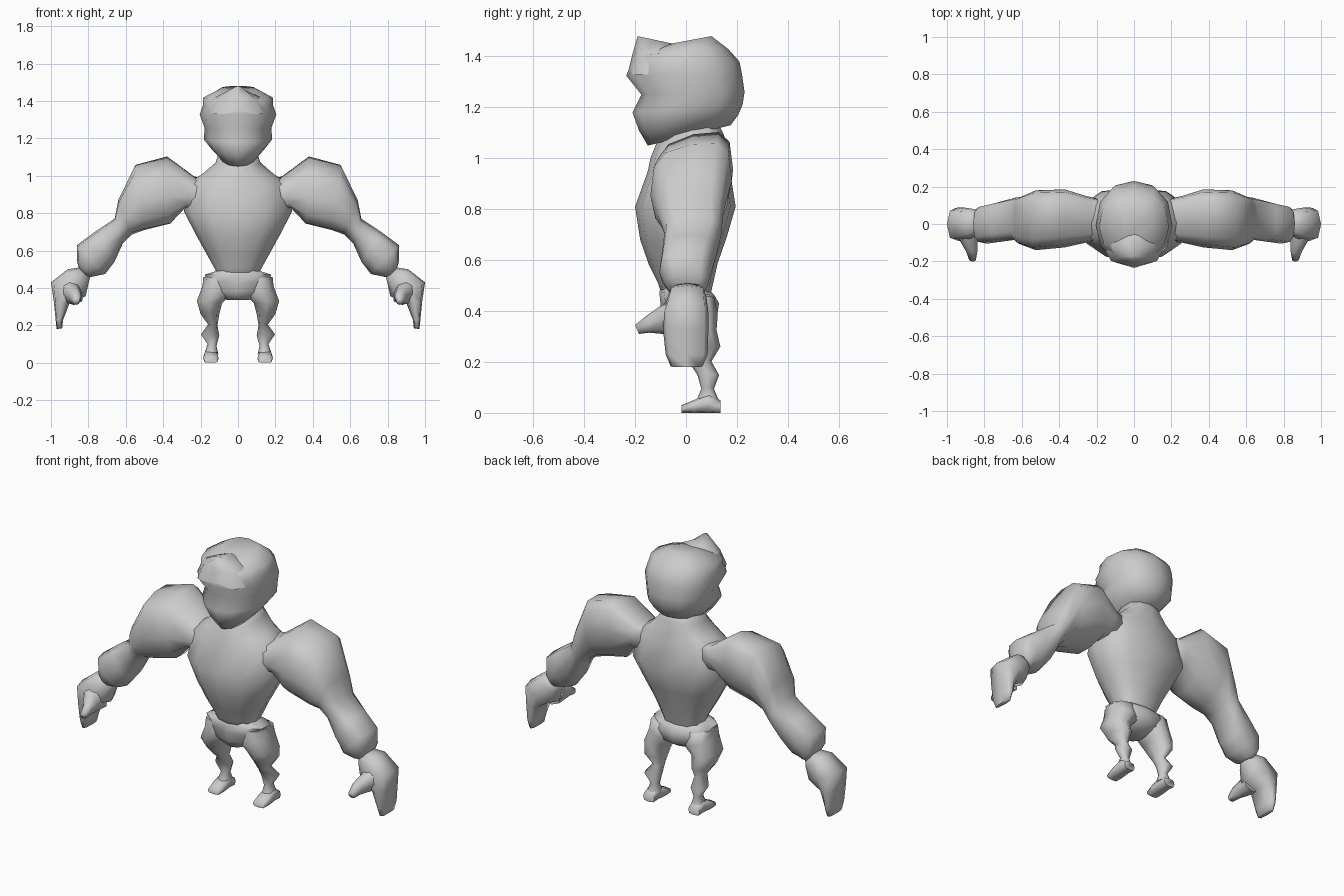
import bpy, bmesh, math
from mathutils import Vector

skin = bpy.data.materials.new("plain_grey")
skin.diffuse_color = (0.6, 0.6, 0.6, 1)


def loft(name, sections, axis, sides=10, power=0.85, back_power=None, mirror=False):
    """Skin rings together. Each section: end p, end q, half-width along axis,
    and optionally the rise of that axis. Powers below 1 make the p half (power)
    or q half (back_power) boxier."""
    bm = bmesh.new()
    rings = []
    for p, q, half, *rise in sections:
        p, q = Vector(p), Vector(q)
        c, u = (p + q) / 2, (p - q) / 2
        w = Vector(axis) + Vector((0, 0, rise[0] if rise else 0))
        ring = []
        for i in range(sides):
            a = 2 * math.pi * i / sides
            ca, sa = math.cos(a), math.sin(a)
            e = back_power if back_power and ca < 0 else power
            ca = math.copysign(abs(ca) ** e, ca)
            sa = math.copysign(abs(sa) ** e, sa)
            ring.append(bm.verts.new(c + u * ca + w * half * sa))
        rings.append(ring)
    for r, s in zip(rings, rings[1:]):
        for i in range(sides):
            j = (i + 1) % sides
            bm.faces.new((r[i], r[j], s[j], s[i]))
    bm.faces.new(rings[0])
    bm.faces.new(rings[-1])
    bmesh.ops.recalc_face_normals(bm, faces=bm.faces)
    mesh = bpy.data.meshes.new(name)
    bm.to_mesh(mesh)
    bm.free()
    mesh.materials.append(skin)
    ob = bpy.data.objects.new(name, mesh)
    bpy.context.collection.objects.link(ob)
    bpy.context.view_layer.objects.active = ob
    bpy.ops.object.select_all(action='DESELECT')
    ob.select_set(True)
    bpy.ops.object.shade_smooth_by_angle(angle=math.radians(80))
    if mirror:
        ob.modifiers.new("mirror", 'MIRROR')
    return ob


def upright(rows):
    """Rows of front y, front z, back y, back z, half-width."""
    return [((0, fy, fz), (0, by, bz), w) for fy, fz, by, bz, w in rows]


def limb(rows):
    """Rows of outer x, z, inner x, z, front y, back y, rise towards the back."""
    return [((ox, (fy + by) / 2, oz), (ix, (fy + by) / 2, iz), (by - fy) / 2, rise)
            for ox, oz, ix, iz, fy, by, rise in rows]


X, Y = (1, 0, 0), (0, 1, 0)

# Torso, from waist to neck
loft("torso", upright([
    (-0.08, 0.42, 0.08, 0.42, 0.11),
    (-0.11, 0.51, 0.10, 0.48, 0.12),
    (-0.145, 0.58, 0.125, 0.59, 0.17),
    (-0.18, 0.68, 0.16, 0.69, 0.225),
    (-0.20, 0.81, 0.195, 0.81, 0.29),
    (-0.15, 0.95, 0.17, 0.97, 0.27),
    (-0.14, 1.00, 0.16, 1.02, 0.19),
    (-0.12, 1.05, 0.15, 1.09, 0.12),
    (-0.08, 1.12, 0.12, 1.15, 0.10)]), X, sides=12, power=0.95, back_power=0.75)

# Head with brow, jaw and ridged sides
loft("head", upright([
    (-0.15, 1.05, 0.175, 1.13, 0.09),
    (-0.185, 1.11, 0.205, 1.17, 0.14),
    (-0.21, 1.18, 0.222, 1.21, 0.183),
    (-0.175, 1.25, 0.23, 1.26, 0.178),
    (-0.235, 1.325, 0.22, 1.33, 0.205),
    (-0.215, 1.37, 0.21, 1.38, 0.188),
    (-0.195, 1.405, 0.165, 1.43, 0.187),
    (-0.06, 1.45, 0.10, 1.48, 0.095)]), X, sides=12, power=1.0, back_power=0.85)

# Pointed crest above the brow
loft("crest", upright([
    (-0.23, 1.33, 0.00, 1.33, 0.17),
    (-0.21, 1.41, 0.00, 1.42, 0.13),
    (-0.19, 1.48, -0.05, 1.45, 0.02)]), X, sides=8, power=0.95)

# Arm, from chest to wrist
loft("arm", limb([
    (0.14, 0.99, 0.20, 0.80, -0.09, 0.13, 0.15),
    (0.23, 0.99, 0.285, 0.83, -0.10, 0.15, 0.15),
    (0.38, 1.095, 0.36, 0.745, -0.125, 0.185, 0.24),
    (0.55, 1.055, 0.50, 0.71, -0.14, 0.18, 0.18),
    (0.64, 0.87, 0.57, 0.685, -0.11, 0.145, 0),
    (0.66, 0.77, 0.615, 0.64, -0.085, 0.14, 0),
    (0.765, 0.70, 0.66, 0.54, -0.095, 0.12, 0),
    (0.86, 0.63, 0.71, 0.475, -0.105, 0.10, 0),
    (0.86, 0.54, 0.78, 0.46, -0.08, 0.085, 0),
    (0.845, 0.49, 0.80, 0.455, -0.035, 0.06, 0)]),
    Y, sides=12, power=0.65, back_power=0.9, mirror=True)

# Hand, from wrist to fingertips
loft("hand", limb([
    (0.845, 0.51, 0.79, 0.46, -0.04, 0.055, 0),
    (0.91, 0.50, 0.80, 0.42, -0.07, 0.08, 0),
    (1.0, 0.43, 0.815, 0.355, -0.09, 0.088, 0),
    (0.985, 0.33, 0.90, 0.32, -0.09, 0.088, 0),
    (0.975, 0.23, 0.935, 0.23, -0.08, 0.085, 0),
    (0.97, 0.18, 0.94, 0.185, -0.06, 0.065, 0)]),
    Y, sides=8, power=0.55, back_power=0.8, mirror=True)

# Thumb
loft("thumb", [((0.92, -0.03, 0.45), (0.88, -0.02, 0.31), 0.07),
               ((0.89, -0.10, 0.42), (0.875, -0.09, 0.31), 0.045),
               ((0.865, -0.15, 0.385), (0.87, -0.145, 0.315), 0.03),
               ((0.862, -0.20, 0.345), (0.865, -0.185, 0.31), 0.018)],
     X, sides=8, mirror=True)

# Pelvis
loft("pelvis", upright([
    (-0.07, 0.335, 0.06, 0.335, 0.06),
    (-0.10, 0.38, 0.12, 0.37, 0.13),
    (-0.10, 0.43, 0.13, 0.43, 0.165),
    (-0.105, 0.475, 0.11, 0.465, 0.185),
    (-0.09, 0.50, 0.08, 0.49, 0.10)]), X)

# Leg, from hip to ankle
loft("leg", limb([
    (0.185, 0.46, 0.04, 0.45, -0.08, 0.11, 0),
    (0.19, 0.41, 0.03, 0.37, -0.09, 0.125, 0),
    (0.22, 0.33, 0.085, 0.32, -0.08, 0.12, 0),
    (0.20, 0.26, 0.10, 0.26, -0.04, 0.135, 0),
    (0.16, 0.205, 0.11, 0.20, 0.01, 0.10, 0),
    (0.198, 0.152, 0.10, 0.145, 0.045, 0.13, 0),
    (0.163, 0.10, 0.115, 0.09, 0.06, 0.11, 0),
    (0.18, 0.045, 0.105, 0.045, 0.04, 0.13, 0)]), Y, sides=8, mirror=True)

# Foot
loft("foot", [((0.145, 0.135, 0.05), (0.145, 0.135, 0.0), 0.036),
              ((0.145, 0.09, 0.075), (0.145, 0.09, 0.0), 0.036),
              ((0.145, 0.03, 0.05), (0.145, 0.03, 0.0), 0.042),
              ((0.145, -0.018, 0.03), (0.145, -0.018, 0.0), 0.037)],
     X, sides=8, power=0.6, mirror=True)
